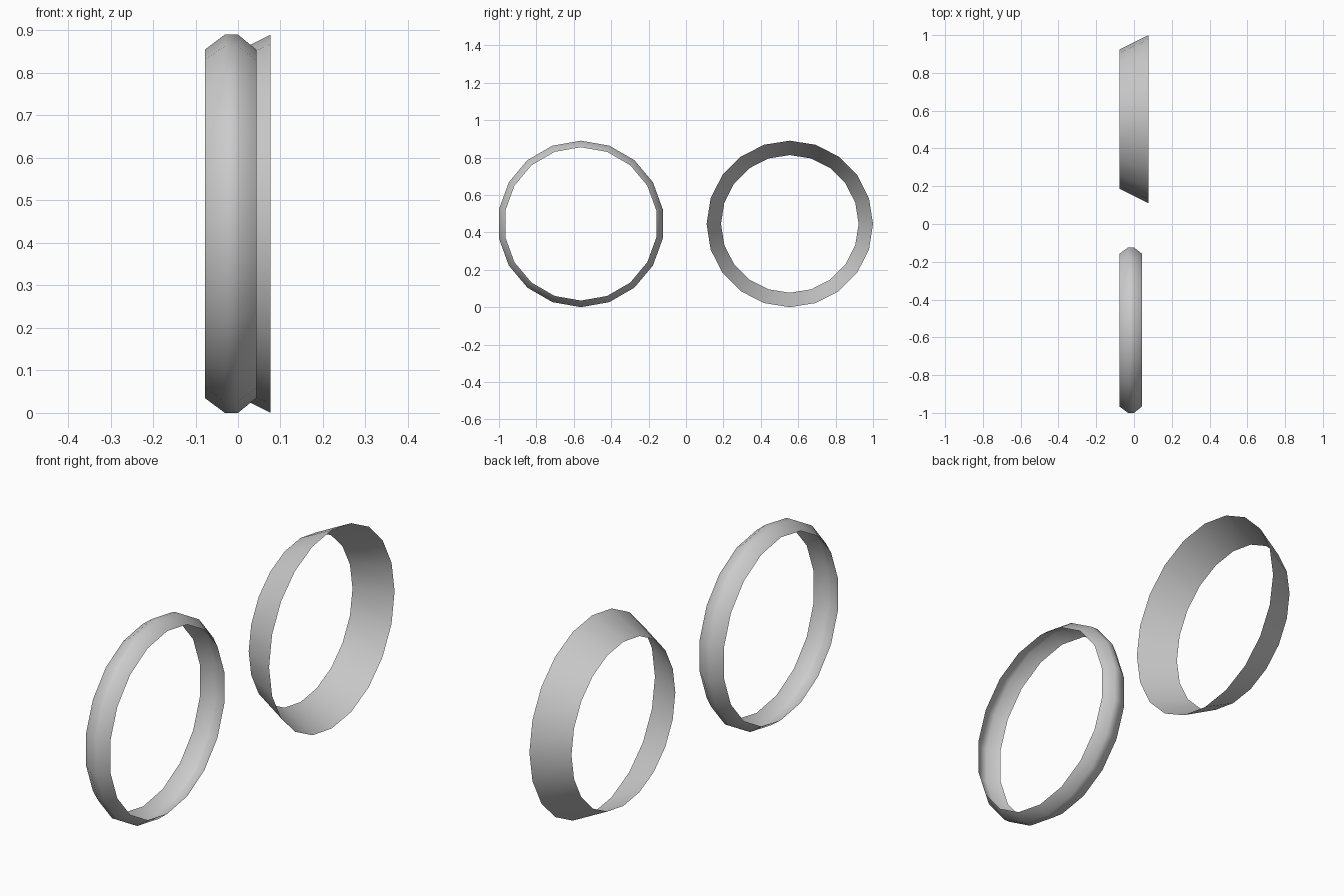
import bpy, bmesh
from math import sin, cos, pi

if "Cube" in bpy.data.objects:
    bpy.data.objects.remove(bpy.data.objects["Cube"])


def lathe_ring(name, y, z, sides, profile):
    """Open sheet ring around the x axis; profile is (x, radius) pairs."""
    bm = bmesh.new()
    loops = []
    for x, r in profile:
        loops.append([bm.verts.new((x, y + r * sin(2 * pi * i / sides),
                                    z + r * cos(2 * pi * i / sides)))
                      for i in range(sides)])
    for a, b in zip(loops, loops[1:]):
        for i in range(sides):
            j = (i + 1) % sides
            f = bm.faces.new((a[i], b[i], b[j], a[j]))
            f.smooth = True
            f.normal_update()
            # face outwards from the ring axis
            c = f.calc_center_median()
            if f.normal.y * (c.y - y) + f.normal.z * (c.z - z) < 0:
                f.normal_flip()
    me = bpy.data.meshes.new(name)
    bm.to_mesh(me)
    bm.free()
    ob = bpy.data.objects.new(name, me)
    bpy.context.collection.objects.link(ob)
    return ob


# Rounded band with bevelled rims
lathe_ring("bevelled_ring", -0.562, 0.445, 18,
           [(-0.078, 0.41), (-0.031, 0.445), (0.0, 0.445), (0.043, 0.41)])

# Flared conical band
lathe_ring("conical_ring", 0.555, 0.445, 20, [(-0.078, 0.368), (0.077, 0.445)])
